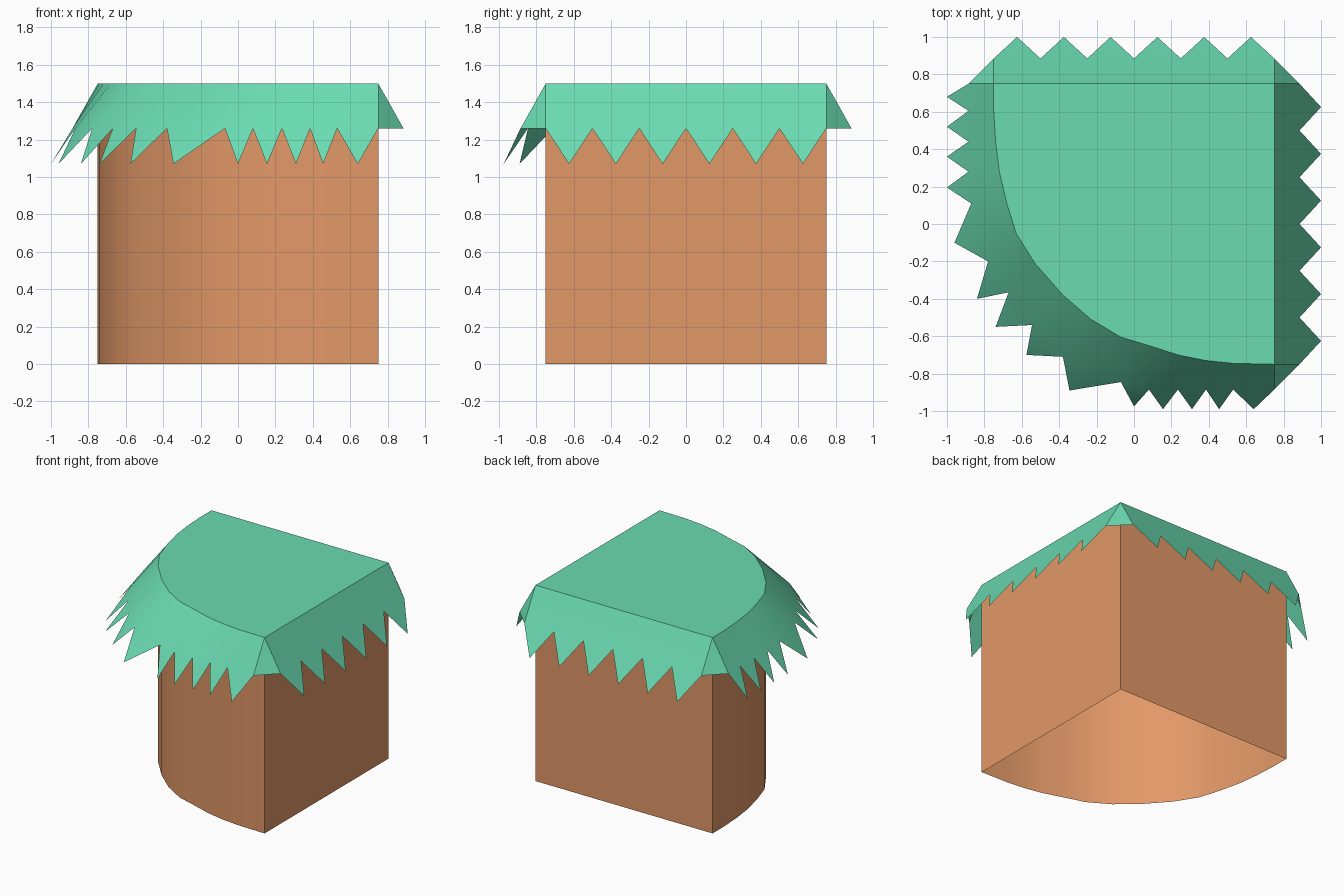
import bpy
import bmesh
from math import radians
from mathutils import Vector

HALF = 0.75       # half width of the block
TOP = 1.5         # height of the grass top
FOLD = 1.26       # height of the notches between blades
TIP = 1.07        # height of the blade points
FLARE = 0.135     # how far the notches stand out from the wall
REACH = 0.25      # how far the blade points stand out

cube = bpy.data.objects.get("Cube")
if cube:
    bpy.data.objects.remove(cube, do_unlink=True)


def make_material(name, colour):
    mat = bpy.data.materials.new(name)
    mat.use_nodes = True
    mat.diffuse_color = colour
    mat.node_tree.nodes["Principled BSDF"].inputs["Base Color"].default_value = colour
    return mat


def finish(bm, name, mat):
    mesh = bpy.data.meshes.new(name)
    bmesh.ops.remove_doubles(bm, verts=bm.verts, dist=0.001)
    bm.to_mesh(mesh)
    bm.free()
    mesh.materials.append(mat)
    mesh.shade_smooth()
    mesh.set_sharp_from_angle(angle=radians(32))
    obj = bpy.data.objects.new(name, mesh)
    bpy.context.collection.objects.link(obj)
    return obj


def add_face(bm, points):
    return bm.faces.new([bm.verts.new(p) for p in points])


def at_height(points, z):
    return [Vector((x, y, z)) for x, y in points]


# Rounded side in plan, counter-clockwise: rim, notches and blade points
rim = [(-HALF, HALF), (-HALF, .605), (-.74, .44), (-.72, .28), (-.68, .11),
       (-.63, -.05), (-.53, -.21), (-.38, -.38), (-.23, -.51), (-.07, -.605),
       (.08, -.65), (.235, -.7), (.385, -.73), (.53, -.745), (HALF, -HALF)]
out = HALF + FLARE
notches = [(-out, HALF), (-out, .605), (-out, .44), (-out, .28), (-.87, .11),
           (-.78, -.2), (-.67, -.365), (-.545, -.54), (-.38, -.71), (-.07, -.845),
           (.08, -out), (.235, -out), (.385, -out), (.53, -out), (HALF, -out)]
tips = [(-1, .68), (-1, .52), (-1, .36), (-1, .195), (-.96, -.1),
        (-.84, -.4), (-.74, -.55), (-.575, -.7), (-.345, -.89), (0, -.975),
        (.155, -.99), (.31, -.99), (.455, -.99), (.64, -.99)]


def straight_side(start, end, blades=6):
    """Rim, notches and blade points along a straight wall."""
    a, b = Vector(start), Vector(end)
    along = (b - a).normalized()
    normal = Vector((along.y, -along.x))
    edge = [a.lerp(b, i / blades) for i in range(blades + 1)]
    mid = [(p + q) / 2 for p, q in zip(edge, edge[1:])]
    return edge, [p + normal * FLARE for p in edge], [p + normal * REACH for p in mid]


sides = [
    (rim, notches, tips),
    straight_side((HALF, -HALF), (HALF, HALF)),
    straight_side((HALF, HALF), (-HALF, HALF)),
]

# Earth block, open underneath
bm = bmesh.new()
outline = rim + [(HALF, HALF)]
low, high = at_height(outline, 0), at_height(outline, TOP)
for i in range(len(outline)):
    j = (i + 1) % len(outline)
    add_face(bm, [low[i], low[j], high[j], high[i]])
finish(bm, "earth_wall", make_material("earth_orange", (0.76, 0.315, 0.136, 1)))

# Grass cap with a hanging fringe of pointed blades
bm = bmesh.new()
cap = []
for n, (edge, fold, points) in enumerate(sides):
    top, notch, tip = at_height(edge, TOP), at_height(fold, FOLD), at_height(points, TIP)
    cap += top[:-1]
    for i in range(len(tip)):
        add_face(bm, [notch[i], notch[i + 1], top[i + 1], top[i]])
        add_face(bm, [tip[i], notch[i + 1], notch[i]])
    # Corner gusset joining this side to the next one
    next_fold = sides[(n + 1) % len(sides)][1]
    add_face(bm, [notch[-1], at_height(next_fold[:1], FOLD)[0], top[-1]])
add_face(bm, cap)
finish(bm, "grass_top", make_material("grass_green", (0.144, 0.71, 0.45, 1)))
